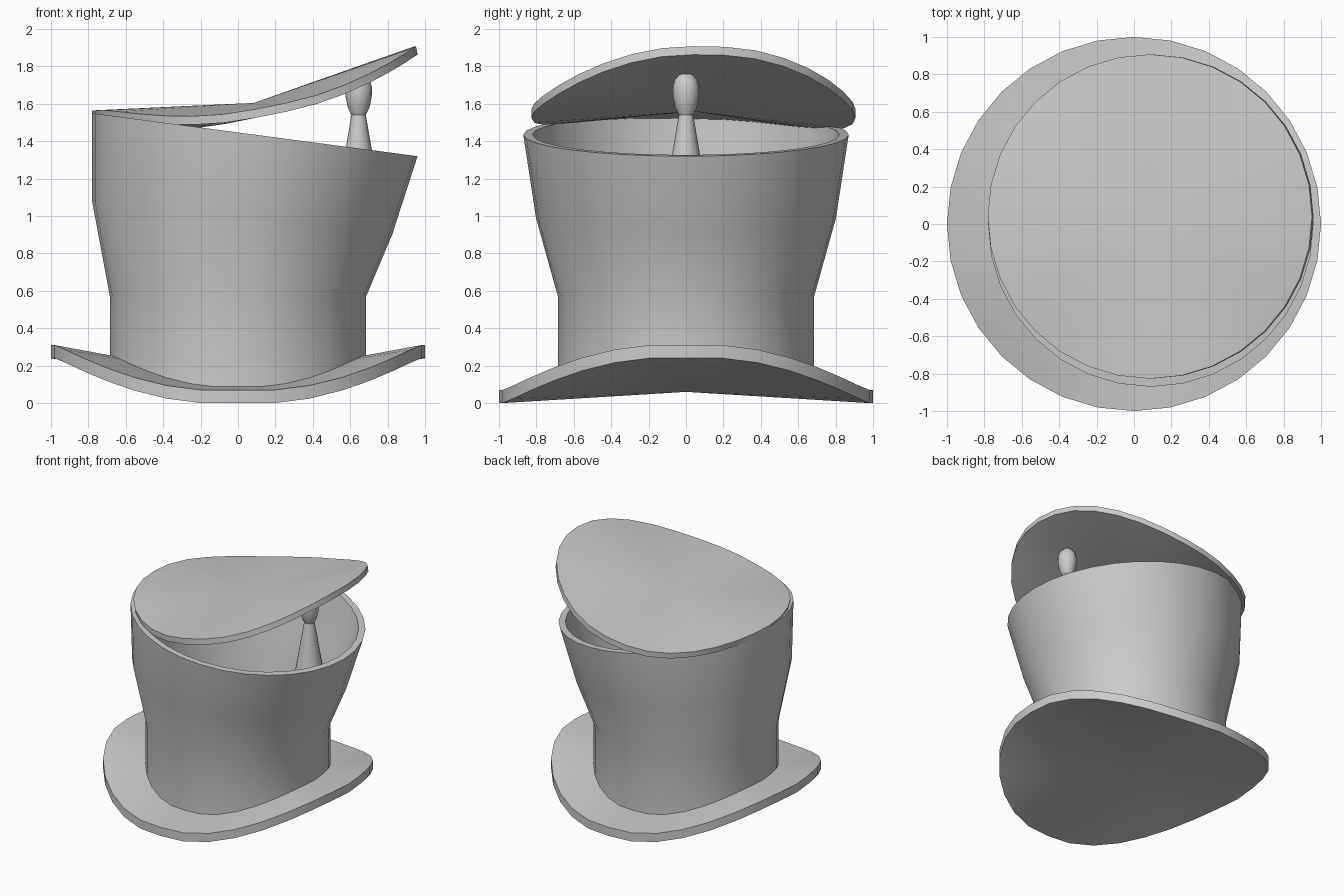
import bpy, bmesh, math

if "Cube" in bpy.data.objects:
    bpy.data.objects.remove(bpy.data.objects["Cube"])

N = 32
# fall of the saddle rim from its raised sides (0) to its low front (8)
SADDLE = [1, 1, .9, .72, .5, .28, .1, 0, 0]


def saddle(angle):
    """Saddle height 0..1 around the rim, high on the +x and -x sides."""
    a = abs(math.degrees(angle)) % 180
    t = min(a, 180 - a) / 11.25
    i = min(int(t), 7)
    return SADDLE[i] + (SADDLE[i + 1] - SADDLE[i]) * (t - i)


def finish(name, bm, smooth=30):
    bmesh.ops.recalc_face_normals(bm, faces=bm.faces)
    mesh = bpy.data.meshes.new(name)
    bm.to_mesh(mesh)
    bm.free()
    ob = bpy.data.objects.new(name, mesh)
    bpy.context.collection.objects.link(ob)
    bpy.ops.object.select_all(action='DESELECT')
    ob.select_set(True)
    bpy.context.view_layer.objects.active = ob
    bpy.ops.object.shade_smooth_by_angle(angle=math.radians(smooth))
    return ob


def loft(bm, rings, closed=False):
    """Bridge rings of points; closed joins the last ring to the first."""
    vs = [[bm.verts.new(p) for p in r] for r in rings]
    n = len(vs[0])
    for k in range(len(vs) if closed else len(vs) - 1):
        a, b = vs[k], vs[(k + 1) % len(vs)]
        for i in range(n):
            j = (i + 1) % n
            bm.faces.new((a[i], a[j], b[j], b[i]))
    return vs


def fan(bm, ring, centre):
    c = bm.verts.new(centre)
    for i in range(len(ring)):
        bm.faces.new((ring[i], ring[(i + 1) % len(ring)], c))


def angles(n=N):
    return [2 * math.pi * i / n for i in range(n)]


def saddle_disc(name, cx, cy, r, low, amp, tilt, mid, thick, twist=0, lean=0):
    """Thick saddle-shaped disc made of two fans and a rim."""
    bm = bmesh.new()
    top = [(cx + r * math.cos(a), cy + r * math.sin(a),
            low + amp * saddle(a - twist) + tilt * math.cos(a)) for a in angles()]
    bottom = [(x + lean, y, z - thick) for x, y, z in top]
    t, b = loft(bm, [top, bottom])
    fan(bm, t, (cx, cy, mid))
    fan(bm, b, (cx + lean, cy, mid - thick))
    return finish(name, bm)


# brim and loose lid
saddle_disc("brim", 0, 0, 1.0, .07, .24, 0, .13, .07)
saddle_disc("lid", .085, .04, .867, 1.57, .165, .173, 1.605, .045,
            twist=math.radians(5), lean=.008)

# crown: flared wall with a slanted open top
# (centre x, radius, centre z, drop from left to right per side)
LEVELS = [(0, .685, .57, 0), (.022, .802, .99, .09), (.09, .87, 1.435, .115)]


def wall(cx, r, z, slope):
    def ring(inset):
        return [(cx + (r - inset) * math.cos(a), (r - inset) * math.sin(a),
                 z - slope * math.cos(a) * (r - inset) / r) for a in angles()]
    return ring


def foot(r):
    return [(r * math.cos(a), r * math.sin(a),
             .11 + (.07 + .24 * saddle(a) - .13) * r) for a in angles()]


bm = bmesh.new()
walls = [wall(*lv) for lv in LEVELS]
rings = [foot(.685)] + [w(0) for w in walls]
rings += [w(.05) for w in reversed(walls)] + [foot(.635)]
loft(bm, rings, closed=True)
finish("crown", bm, 40)

# peg that props up the lid: cone stem and egg-shaped head


def turned(name, profile, cx, n=16):
    bm = bmesh.new()
    rs = [[(cx + r * math.cos(a), r * math.sin(a), z) for a in angles(n)]
          for r, z in profile]
    vs = loft(bm, rs)
    fan(bm, vs[0], (cx, 0, profile[0][1]))
    fan(bm, vs[-1], (cx, 0, profile[-1][1]))
    finish(name, bm, 45)


turned("peg_stem", [(.105, 1.15), (.038, 1.545)], .645)
turned("peg_head", [(.038, 1.54), (.058, 1.58), (.07, 1.64), (.071, 1.69),
                    (.06, 1.73), (.035, 1.757), (.012, 1.764)], .645)
